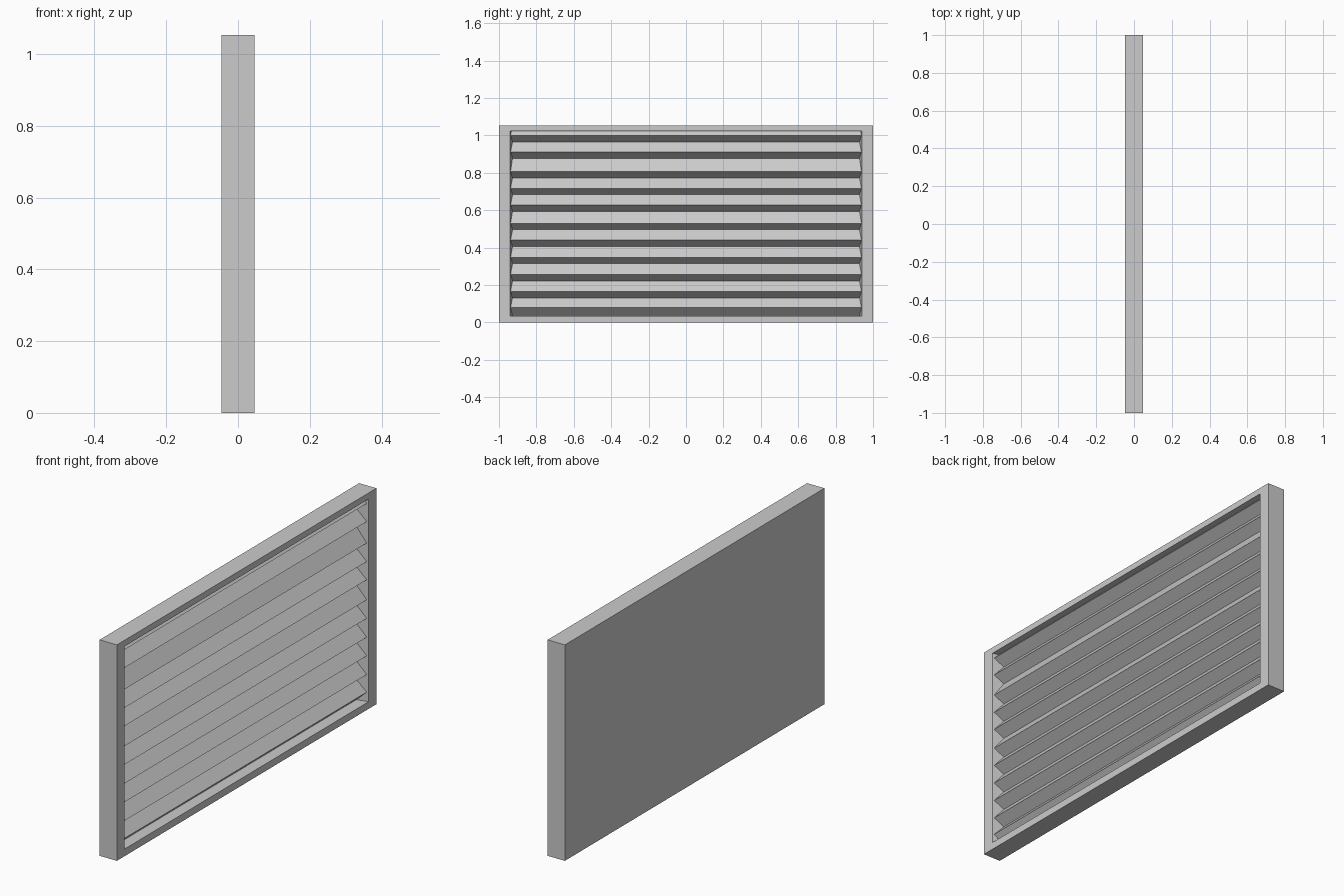
import bpy
import bmesh

cube = bpy.data.objects.get("Cube")
if cube:
    bpy.data.objects.remove(cube, do_unlink=True)

grey = bpy.data.materials.new("light grey")
grey.use_nodes = True
colour = (0.6, 0.6, 0.6, 1)
grey.diffuse_color = colour
grey.node_tree.nodes["Principled BSDF"].inputs["Base Color"].default_value = colour

HALF, LENGTH, HEIGHT = 0.0465, 1.0, 1.053
LOW, HIGH = 0.035, 1.023            # opening in z
PEAK_X, VALLEY_X = 0.038, -0.010


def finish(name, bm):
    bmesh.ops.recalc_face_normals(bm, faces=bm.faces)
    mesh = bpy.data.meshes.new(name)
    bm.to_mesh(mesh)
    bm.free()
    mesh.materials.append(grey)
    obj = bpy.data.objects.new(name, mesh)
    bpy.context.collection.objects.link(obj)
    return obj


def loop(bm, x, y, z0, z1):
    corners = ((-y, z0), (y, z0), (y, z1), (-y, z1))
    return [bm.verts.new((x, cy, cz)) for cy, cz in corners]


# Casing: closed back, rim at the front, pocket with slightly tapered ends
bm = bmesh.new()
rings = [
    loop(bm, -HALF, LENGTH, 0, HEIGHT),
    loop(bm, HALF, LENGTH, 0, HEIGHT),
    loop(bm, HALF, 0.94, LOW, HIGH),
    loop(bm, VALLEY_X - 0.015, 0.924, LOW, HIGH),
]
for a, b in zip(rings, rings[1:]):
    for i in range(4):
        j = (i + 1) % 4
        bm.faces.new((a[i], a[j], b[j], b[i]))
bm.faces.new(rings[0])
bm.faces.new(rings[-1])
finish("casing", bm)

# Louvers: a sawtooth section swept along the length
peaks = [0.08, 0.166, 0.257, 0.348, 0.44, 0.53, 0.628, 0.717, 0.807, 0.912, 1.0]
section = [(VALLEY_X, LOW)]
for n, z in enumerate(peaks):
    if n:
        section.append((VALLEY_X, z - 0.034))
    section.append((PEAK_X, z))
section += [(0.016, HIGH), (VALLEY_X - 0.01, HIGH), (VALLEY_X - 0.01, LOW)]

bm = bmesh.new()
face = bm.faces.new([bm.verts.new((x, -0.94, z)) for x, z in section])
swept = bmesh.ops.extrude_face_region(bm, geom=[face])
moved = [v for v in swept["geom"] if isinstance(v, bmesh.types.BMVert)]
bmesh.ops.translate(bm, verts=moved, vec=(0, 1.88, 0))
finish("louvers", bm)
